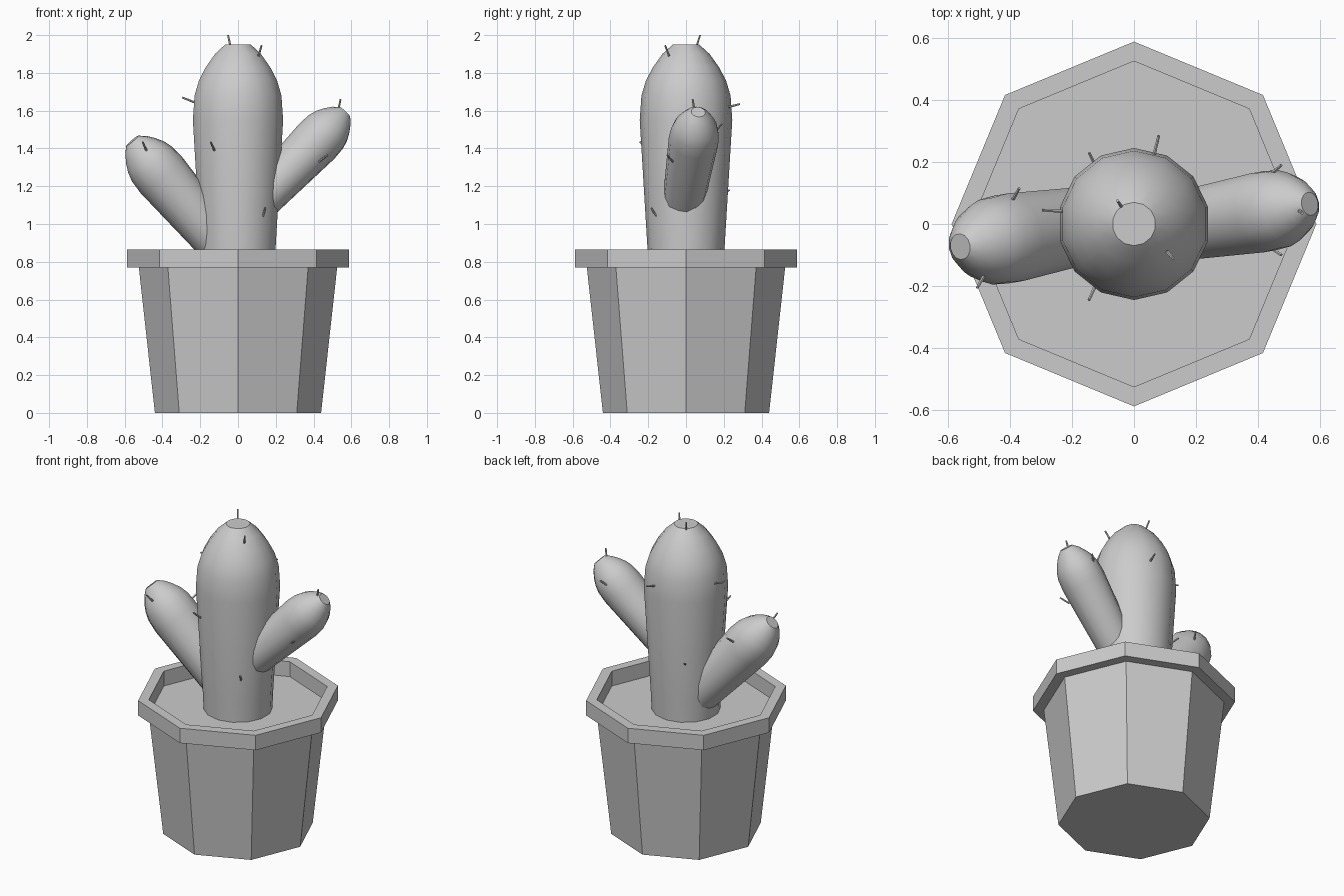
import bpy
import bmesh
import math
from mathutils import Vector

cube = bpy.data.objects.get("Cube")
if cube:
    bpy.data.objects.remove(cube, do_unlink=True)

grey = bpy.data.materials.new("plain_grey")
grey.use_nodes = True
colour = (0.6, 0.6, 0.6, 1)
grey.diffuse_color = colour
grey.node_tree.nodes["Principled BSDF"].inputs["Base Color"].default_value = colour


def lathe(name, profile, sides, closed=False, smooth=False):
    """Turn a (radius, height) profile about z; open profiles get end caps."""
    bm = bmesh.new()
    rings = []
    for radius, height in profile:
        ring = []
        for i in range(sides):
            a = math.tau * i / sides - math.pi / 2
            ring.append(bm.verts.new((radius * math.cos(a), radius * math.sin(a), height)))
        rings.append(ring)
    pairs = list(zip(rings, rings[1:]))
    if closed:
        pairs.append((rings[-1], rings[0]))
    else:
        bm.faces.new(rings[0])
        bm.faces.new(rings[-1])
    for low, high in pairs:
        for i in range(sides):
            j = (i + 1) % sides
            bm.faces.new((low[i], low[j], high[j], high[i]))
    bmesh.ops.recalc_face_normals(bm, faces=bm.faces)
    mesh = bpy.data.meshes.new(name)
    bm.to_mesh(mesh)
    bm.free()
    mesh.materials.append(grey)
    obj = bpy.data.objects.new(name, mesh)
    bpy.context.collection.objects.link(obj)
    if smooth:
        bpy.ops.object.select_all(action='DESELECT')
        obj.select_set(True)
        bpy.context.view_layer.objects.active = obj
        bpy.ops.object.shade_smooth_by_angle(angle=math.radians(30))
    return obj


def point_along(obj, start, direction):
    """Stand an object at start with its z axis along direction."""
    obj.location = start
    obj.rotation_mode = 'QUATERNION'
    obj.rotation_quaternion = Vector(direction).to_track_quat('Z', 'Y')


# Octagonal pot, raised rim and soil
soil_z, rim_z = 0.77, 0.865
lathe("pot", [(0.44, 0), (0.525, soil_z)], 8)
lathe("pot_rim", [(0.525, soil_z), (0.588, soil_z), (0.588, rim_z), (0.525, rim_z)],
      8, closed=True)

# Rounded stem end: radius and distance below the flat tip
dome = [(0.245, 0.4), (0.236, 0.27), (0.212, 0.19), (0.175, 0.12),
        (0.125, 0.05), (0.07, 0)]


def stem(name, length, scale):
    """Stem that widens upwards and ends in a flat-tipped dome."""
    profile = [(0.2 * scale, 0), (0.205 * scale, length * 0.1)]
    profile += [(r * scale, length - d * scale) for r, d in dome]
    return lathe(name, profile, 14, smooth=True)


# Main stem
trunk = stem("cactus_trunk", 1.95 - soil_z, 1)
trunk.location.z = soil_z

# Side arms: name, tip, direction, length, scale
arms = [
    ("right_arm", (-0.56, -0.073, 1.44), (-0.64, -0.11, 0.75), 0.75, 0.6),
    ("left_arm", (0.567, 0.065, 1.593), (0.7, 0.12, 0.725), 0.72, 0.54),
]
for name, tip, direction, length, scale in arms:
    axis = Vector(direction).normalized()
    point_along(stem(name, length, scale), Vector(tip) - axis * length, axis)

# Spines: root and point of each
spines = [
    ((-0.04, 0.055, 1.94), (-0.053, 0.075, 2.0)),
    ((0.108, -0.09, 1.89), (0.125, -0.11, 1.945)),
    ((-0.22, 0.04, 1.64), (-0.295, 0.045, 1.67)),
    ((-0.125, -0.2, 1.39), (-0.145, -0.245, 1.435)),
    ((0.13, -0.15, 1.03), (0.145, -0.185, 1.085)),
    ((0.065, 0.225, 1.62), (0.08, 0.285, 1.635)),
    ((-0.12, 0.18, 1.15), (-0.145, 0.23, 1.18)),
    ((-0.485, -0.17, 1.39), (-0.505, -0.205, 1.435)),
    ((-0.395, 0.07, 1.32), (-0.37, 0.115, 1.36)),
    ((0.53, 0.045, 1.6), (0.543, 0.035, 1.66)),
    ((0.43, -0.07, 1.33), (0.475, -0.1, 1.365)),
    ((0.435, 0.155, 1.49), (0.475, 0.19, 1.53)),
]
for i, (root, point) in enumerate(spines):
    offset = Vector(point) - Vector(root)
    spine = lathe(f"spine_{i + 1}", [(0.006, 0), (0.005, offset.length)], 6)
    point_along(spine, root, offset)
